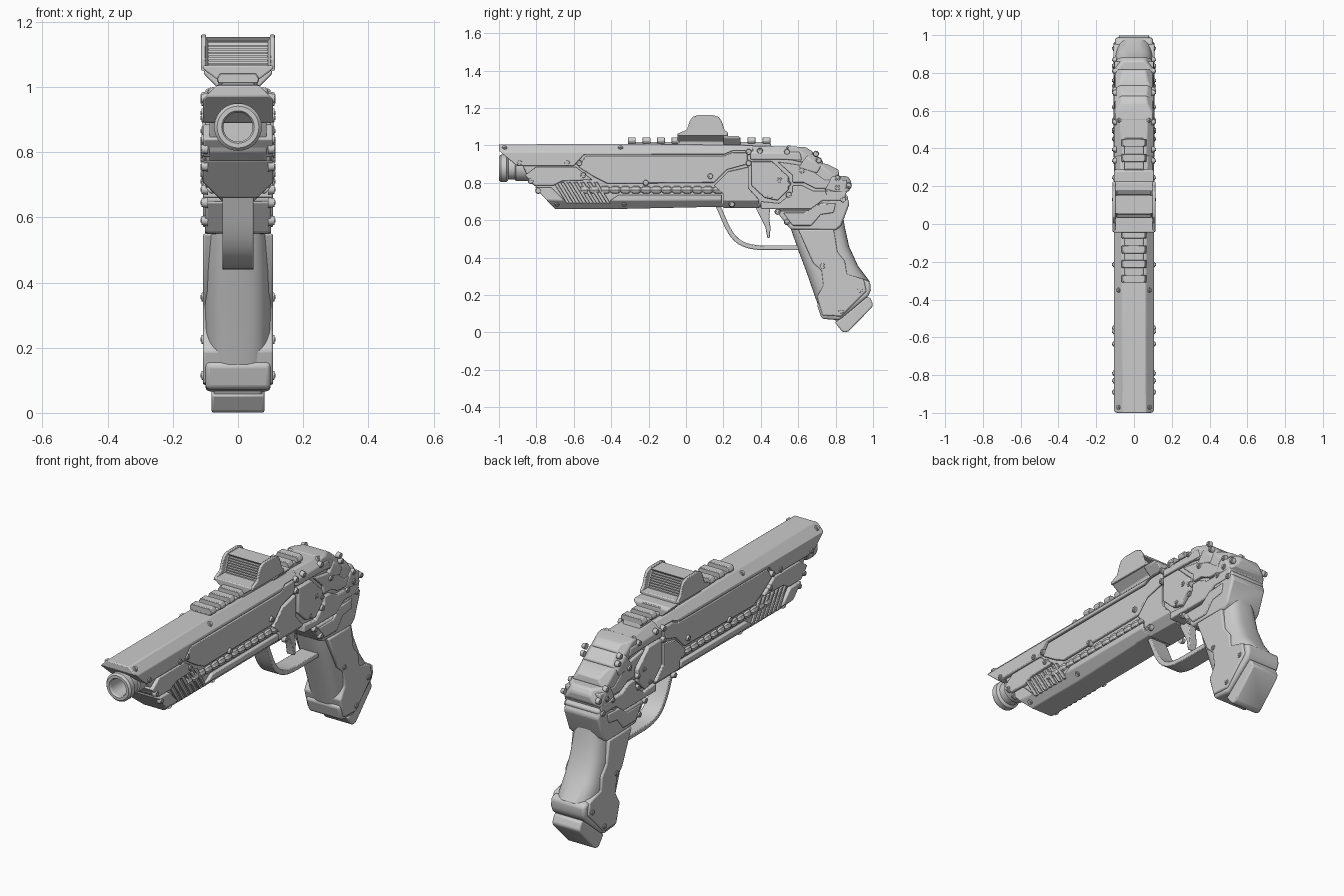
import bpy, bmesh, math
from mathutils import Vector, Matrix
from mathutils.geometry import interpolate_bezier


def finish(bm, name, bevel=0.0, segs=2):
    bmesh.ops.recalc_face_normals(bm, faces=bm.faces[:])
    me = bpy.data.meshes.new(name)
    bm.to_mesh(me)
    bm.free()
    ob = bpy.data.objects.new(name, me)
    bpy.context.collection.objects.link(ob)
    if bevel:
        m = ob.modifiers.new("bevel", 'BEVEL')
        m.width, m.segments, m.limit_method = bevel, segs, 'ANGLE'
        m.angle_limit = math.radians(28)
    return ob


def add_prism(bm, pts, a, b, axis='x'):
    """Extrude a profile: (y,z) along x, or (x,z) along y."""
    def place(p, t):
        return (t, p[0], p[1]) if axis == 'x' else (p[0], t, p[1])
    lo = [bm.verts.new(place(p, a)) for p in pts]
    hi = [bm.verts.new(place(p, b)) for p in pts]
    bm.faces.new(lo)
    bm.faces.new(hi[::-1])
    n = len(pts)
    return [bm.faces.new((lo[i], hi[i], hi[(i + 1) % n], lo[(i + 1) % n])) for i in range(n)]


def prism(name, pts, hw, bevel=0.005, cuts=(), segs=2):
    """Full-width slab +-hw, long corners cut where |x| + dir.(y,z) > d."""
    bm = bmesh.new()
    add_prism(bm, pts, -hw, hw)
    bmesh.ops.recalc_face_normals(bm, faces=bm.faces[:])
    for dy, dz, d in cuts:
        for s in (-1, 1):
            n = Vector((s, dy, dz))
            bmesh.ops.bisect_plane(bm, geom=bm.verts[:] + bm.edges[:] + bm.faces[:],
                                   plane_co=n * d / n.length_squared, plane_no=n, clear_outer=True)
            bmesh.ops.holes_fill(bm, edges=bm.edges[:], sides=0)
    return finish(bm, name, bevel, segs)


def lathe(name, prof, x, z, n):
    """Revolve (radius, y) points around a y-parallel axis."""
    bm = bmesh.new()
    vs = [bm.verts.new((x, y, z + r)) for r, y in prof]
    es = [bm.edges.new(e) for e in zip(vs, vs[1:])]
    bmesh.ops.spin(bm, geom=vs + es, cent=(x, 0, z), axis=(0, 1, 0), angle=math.tau, steps=n)
    bmesh.ops.remove_doubles(bm, verts=bm.verts[:], dist=1e-4)
    return finish(bm, name)


TOP, BOTTOM, REAR = (0, 1, 1.07), (0, -1, -0.60), (0.6, 0.8, 1.245)

# Inner body
prism("body_core", [(-0.9, .95), (-0.83, .8), (-0.79, .77), (-0.69, .67), (.47, .67), (.55, .6),
                    (.82, .6), (.84, .75), (.62, .96), (.3, .98)], .088, cuts=[BOTTOM])
# Slide with chamfered top
prism("slide", [(-1, 1.005), (-1, .972), (-.905, .89), (-.6, .89), (-.545, .95), (.2, .95),
                (.25, .97), (.36, .97), (.36, 1.0), (-.31, 1.008)], .107, cuts=[TOP])
# Side panels
prism("nose_panel", [(-.86, .84), (-.8, .885), (-.59, .885), (-.5, .815), (-.66, .81), (-.71, .785),
                     (-.81, .785)], .106)
prism("side_panel", [(-.575, .885), (-.535, .944), (.205, .944), (.25, .963), (.33, .963), (.33, .90),
                     (.22, .87), (.15, .80), (-.42, .795), (-.49, .83)], .101)
prism("belt_panel", [(.15, .785), (.225, .86), (.335, .885), (.335, .77), (.39, .71), (.39, .665),
                     (.2, .665), (.2, .74)], .105, cuts=[BOTTOM])
prism("lower_forend", [(-.81, .775), (-.70, .66), (-.36, .66), (.19, .672), (.19, .735), (-.36, .735),
                       (-.42, .695), (-.64, .695), (-.72, .775)], .107, cuts=[BOTTOM])
# Rear panels
prism("rear_upper_panel", [(.345, .998), (.6, .992), (.62, .92), (.5, .925), (.345, .925)], .105,
      cuts=[(0, 1, 1.065)])
prism("rear_hex_panel", [(.35, .915), (.46, .915), (.55, .83), (.55, .765), (.49, .705), (.42, .72),
                         (.35, .785)], .109)
prism("rear_mid_panel", [(.49, .912), (.64, .89), (.74, .815), (.86, .815), (.86, .77), (.69, .77),
                         (.63, .8), (.57, .8), (.57, .84)], .104)
prism("rear_low_panel", [(.57, .785), (.62, .785), (.68, .755), (.86, .755), (.845, .705), (.73, .705),
                         (.67, .66), (.40, .66), (.40, .70), (.5, .69), (.57, .75)], .107)
prism("grip_collar", [(.48, .65), (.65, .65), (.72, .69), (.855, .735), (.875, .69), (.83, .57),
                      (.8, .545), (.56, .55)], .102, .01)
prism("collar_panel", [(.52, .64), (.64, .64), (.70, .685), (.80, .69), (.79, .64), (.72, .63),
                       (.67, .57), (.57, .57)], .108)
# Stepped blocks on the back of the receiver
prism("rear_step_1", [(.53, .93), (.55, .995), (.64, .99), (.68, .965), (.66, .9)], .1, .007, [REAR])
prism("rear_step_2", [(.6, .88), (.655, .955), (.69, .957), (.735, .91), (.7, .85)], .106, .007, [REAR])
prism("rear_step_3", [(.66, .82), (.715, .905), (.755, .9), (.815, .87), (.82, .835), (.78, .8)],
      .1, .007, [REAR])
prism("rear_step_4", [(.74, .76), (.78, .835), (.865, .835), (.885, .805), (.88, .765), (.85, .74)],
      .107, .01, [(.8, .6, 1.25)])
prism("rear_step_5", [(.72, .69), (.74, .745), (.85, .745), (.87, .72), (.83, .66)], .1, .008)

# Barrel with muzzle ring
lathe("barrel", [(0, -.88), (.045, -.88), (.045, -.992), (.05, -1), (.064, -1), (.073, -.99),
                 (.073, -.96), (.06, -.95), (.06, -.915), (.067, -.91), (.067, -.8)], 0, .877, 40)

# Slot details: slanted fins and a beaded rod on each side
bm = bmesh.new()
for i in range(7):
    y = -.71 + i * .036
    add_prism(bm, [(y, .805), (y + .02, .805), (y + .09, .69), (y + .07, .69)], -.1, .1)
finish(bm, "slot_fins", .003, 1)
beads = []
for i in range(14):
    y = -.57 + i * .055
    beads += [(.013, y), (.022, y + .012), (.022, y + .042), (.013, y + .054)]
for s, side in ((-1, "left"), (1, "right")):
    lathe("beaded_rod_" + side, beads, s * .083, .762, 8)

# Top rail
prism("rail_base", [(-.31, .99), (-.31, 1.018), (.45, 1.018), (.46, .98)], .05)
bm = bmesh.new()
for y in (-.29, -.212, -.134, -.056, .27, .35, .43):
    add_prism(bm, [(-.06, 1.01), (-.066, 1.025), (-.055, 1.043), (.055, 1.043), (.066, 1.025),
                   (.06, 1.01)], y - .021, y + .021, 'y')
finish(bm, "rail_teeth", .003, 1)

# Sight: base, wings, louvred screen
bm = bmesh.new()
half = [(.06, .995), (.06, 1.02), (.108, 1.055), (.108, 1.066)]
add_prism(bm, half + [(-x, z) for x, z in half[::-1]], -.045, .225, 'y')
finish(bm, "sight_base", .005)
prism("sight_rear_foot", [(.2, 1.0), (.2, 1.05), (.28, 1.05), (.292, 1.035), (.292, 1.0)], .105,
      cuts=[(0, -1, -.935)])
bm = bmesh.new()
wing = [(-.045, 1.05), (-.04, 1.063), (.005, 1.085), (.02, 1.13), (.035, 1.152), (.06, 1.161),
        (.145, 1.161), (.175, 1.152), (.19, 1.13), (.205, 1.085), (.225, 1.066), (.225, 1.05)]
for s in (-1, 1):
    add_prism(bm, wing, s * .098, s * .113)
finish(bm, "sight_wings", .004)
bm = bmesh.new()
sides = add_prism(bm, [(.02, 1.055), (.055, 1.153), (.15, 1.153), (.19, 1.055)], -.1, .1)
bmesh.ops.recalc_face_normals(bm, faces=bm.faces[:])
bmesh.ops.inset_individual(bm, faces=[sides[0], sides[2]], thickness=.011, depth=-.012)
finish(bm, "sight_screen")
bm = bmesh.new()
for i in range(7):
    t = .16 + i * .113
    z = 1.055 + .098 * t
    for y in (.02 + .035 * t + .008, .19 - .04 * t - .008):
        add_prism(bm, [(y - .007, z - .003), (y + .007, z - .003), (y + .007, z + .003),
                       (y - .007, z + .003)], -.09, .09)
finish(bm, "sight_louvres")

# Trigger guard: strip swept along a bezier
path = [(.165, .69), (.185, .645)]
path += [tuple(p) for p in interpolate_bezier(Vector((.2, .61)), Vector((.25, .49)),
                                              Vector((.29, .455)), Vector((.42, .452)), 14)]
path += [(.5, .452), (.61, .452)]
outer, inner = [], []
for i, p in enumerate(path):
    a, b = path[max(i - 1, 0)], path[min(i + 1, len(path) - 1)]
    d = (Vector(b) - Vector(a)).normalized() * .0125
    outer.append((p[0] + d.y, p[1] - d.x))
    inner.append((p[0] - d.y, p[1] + d.x))
prism("trigger_guard", outer + inner[::-1], .048, .004)
# Trigger
prism("trigger", [(.37, .67), (.40, .61), (.425, .56), (.435, .505), (.447, .505), (.452, .56),
                  (.445, .61), (.45, .67)], .022, .004)

# Grip: lofted rounded sections given by front point, back point, half width
rings = [(.55, .59, .84, .62, .09), (.565, .54, .85, .56, .095), (.60, .44, .872, .46, .1),
         (.645, .32, .92, .355, .103), (.69, .19, .98, .275, .103), (.722, .1, .985, .22, .1)]
bm, N, loops = bmesh.new(), 40, []
for fy, fz, by, bz, hw in rings:
    c, h = Vector((0, (fy + by) / 2, (fz + bz) / 2)), Vector((0, (by - fy) / 2, (bz - fz) / 2))
    loop = []
    for k in range(N):
        co, si = math.cos(math.tau * k / N), math.sin(math.tau * k / N)
        u, v = (math.copysign(abs(q) ** .62, q) for q in (co, si))
        loop.append(bm.verts.new(c + h * u + Vector((hw * v, 0, 0))))
    loops.append(loop)
for a, b in zip(loops, loops[1:]):
    for k in range(N):
        bm.faces.new((a[k], a[(k + 1) % N], b[(k + 1) % N], b[k]))
bm.faces.new(loops[0])
bm.faces.new(loops[-1][::-1])
finish(bm, "grip")
prism("grip_base", [(.70, .15), (.725, .073), (.82, .065), (.975, .195), (.988, .225), (.985, .27),
                    (.95, .285)], .1, .014, segs=3)
prism("grip_side_panel", [(.60, .55), (.79, .55), (.81, .43), (.85, .38), (.86, .31), (.95, .285),
                          (.965, .22), (.83, .085), (.73, .09), (.70, .19), (.735, .25), (.725, .33),
                          (.68, .37)], .108, .007)
# Magazine floor plate
prism("magazine", [(.77, .16), (.80, .06), (.84, .012), (.945, .11), (.97, .2)], .074, .008)
prism("magazine_floor", [(.795, .055), (.835, .004), (.85, 0), (.87, .006), (.995, .135), (1.0, .15),
                         (.985, .185), (.97, .19), (.81, .06)], .081, .007)

# Bolts on both sides and on the slide chamfers
spots = [(-.89, .905), (-.635, .905), (-.57, .905), (-.55, .84), (-.83, .81), (-.79, .757), (-.215, .80),
         (.13, .835), (.245, .685), (.335, .965), (.335, .905), (.395, .97), (.54, .965), (.695, .955),
         (.71, .92), (.545, .795), (.55, .735), (.5, .815), (.45, .73), (.49, .645), (.54, .59),
         (.62, .865), (.81, .825), (.87, .785), (.81, .775), (.76, .75), (.84, .71), (.73, .355),
         (.93, .225), (.83, .115)]
bm = bmesh.new()
for y, z in spots:
    for s in (-1, 1):
        for r, x in ((.0165, .102), (.009, .1055)):
            m = Matrix.Translation((s * x, y, z)) @ Matrix.Rotation(s * math.pi / 2, 4, 'Y')
            bmesh.ops.create_cone(bm, cap_ends=True, segments=12 if r > .01 else 6, radius1=r,
                                  radius2=r * .8, depth=.02, matrix=m)
for y, a in ((-.97, .082), (-.35, .082), (.55, .082), (-.69, -.084), (-.33, -.084)):
    for s in (-1, 1):
        z = 1.07 - a if a > 0 else .60 - a
        rot = Matrix.Rotation(s * math.radians(45 if a > 0 else 135), 4, 'Y')
        for r, d in ((.015, .012), (.008, .018)):
            bmesh.ops.create_cone(bm, cap_ends=True, segments=12, radius1=r, radius2=r * .8, depth=d,
                                  matrix=Matrix.Translation((s * abs(a), y, z)) @ rot)
finish(bm, "bolts")

# Smooth shading with sharp edges kept
bpy.ops.object.select_all(action='SELECT')
bpy.context.view_layer.objects.active = bpy.context.selected_objects[0]
bpy.ops.object.shade_smooth_by_angle(angle=math.radians(30))
